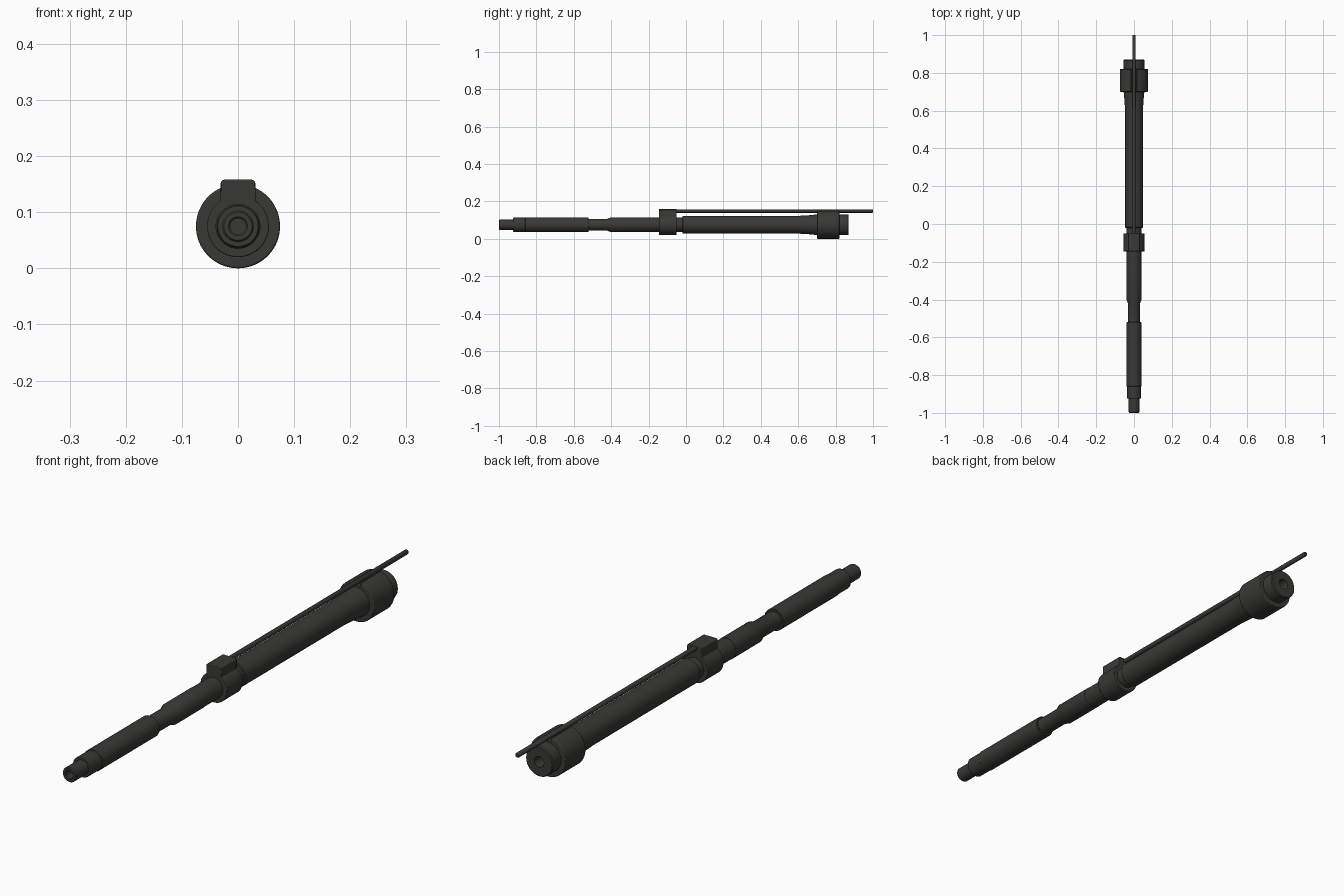
import bpy, bmesh
from math import pi, sin, cos, asin, acos, radians
from mathutils import Vector, Matrix

if "Cube" in bpy.data.objects:
    bpy.data.objects.remove(bpy.data.objects["Cube"])

ZC = 0.075   # height of the long axis
dark = bpy.data.materials.new("dark_steel")
dark.diffuse_color = (0.04, 0.04, 0.036, 1)
dark.use_nodes = True
dark.node_tree.nodes["Principled BSDF"].inputs["Base Color"].default_value = dark.diffuse_color


def finish(bm, name, bevel=0.0):
    bmesh.ops.recalc_face_normals(bm, faces=bm.faces)
    me = bpy.data.meshes.new(name)
    bm.to_mesh(me)
    bm.free()
    ob = bpy.data.objects.new(name, me)
    bpy.context.collection.objects.link(ob)
    me.materials.append(dark)
    for o in bpy.context.selected_objects:
        o.select_set(False)
    ob.select_set(True)
    bpy.context.view_layer.objects.active = ob
    bpy.ops.object.shade_smooth_by_angle(angle=radians(30))
    if bevel:
        m = ob.modifiers.new("bevel", 'BEVEL')
        m.width, m.segments, m.limit_method = bevel, 2, 'ANGLE'
        m.angle_limit = radians(35)
    return ob


def lathe(name, profile, z=ZC, n=48):
    """Revolve (y, radius) points about the y axis; radius 0 closes the ends."""
    bm = bmesh.new()
    vs = [bm.verts.new((r, y, z)) for y, r in profile]
    es = [bm.edges.new(p) for p in zip(vs, vs[1:])]
    bmesh.ops.spin(bm, geom=vs + es, cent=(0, 0, z), axis=(0, 1, 0),
                   angle=2 * pi, steps=n, use_duplicate=False)
    bmesh.ops.remove_doubles(bm, verts=bm.verts, dist=1e-5)
    return finish(bm, name)


def extrude(name, section, y0, y1, bevel):
    """Extrude an (x, z) outline along y."""
    bm = bmesh.new()
    f = bm.faces.new([bm.verts.new((x, y0, z)) for x, z in section])
    g = bmesh.ops.extrude_face_region(bm, geom=[f])
    bmesh.ops.translate(bm, vec=(0, y1 - y0, 0),
                        verts=[v for v in g["geom"] if isinstance(v, bmesh.types.BMVert)])
    return finish(bm, name, bevel)


def open_ring(r, half_gap, n=48):
    """Circle outline whose top is left open by half_gap on each side."""
    a = asin(half_gap / r)
    return [(r * sin(a + (2 * pi - 2 * a) * i / n),
             ZC + r * cos(a + (2 * pi - 2 * a) * i / n)) for i in range(n + 1)]


# Stepped barrel with blind bores at both ends
lathe("barrel", [
    (-0.90, 0), (-0.90, 0.014), (-0.997, 0.014), (-1.0, 0.017), (-1.0, 0.025),
    (-0.996, 0.028), (-0.925, 0.028), (-0.925, 0.036), (-0.922, 0.038),
    (-0.86, 0.038), (-0.858, 0.04), (-0.522, 0.04), (-0.52, 0.038),
    (-0.52, 0.032), (-0.42, 0.032), (-0.40, 0.04), (-0.24, 0.04),
    (-0.24, 0.039), (-0.02, 0.039), (-0.02, 0.044), (-0.017, 0.047),
    (0.59, 0.047), (0.65, 0.05), (0.70, 0.055), (0.72, 0.056),
    (0.866, 0.056), (0.87, 0.053), (0.87, 0.02), (0.80, 0.018), (0.80, 0)])

# Rear collar, notched for the tube
extrude("rear_collar", open_ring(0.075, 0.015) + [(-0.015, 0.133), (0.015, 0.133)],
        0.70, 0.82, 0.003)

# Ring block with a raised rounded top
c = 0.007
top = []
for s, k in ((-1, (0, 1, 2, 3)), (1, (3, 2, 1, 0))):
    top += [(s * (0.031 - c + c * cos(pi / 6 * i)), 0.158 - c + c * sin(pi / 6 * i)) for i in k]
extrude("ring_block", open_ring(0.055, 0.031) + top, -0.145, -0.05, 0.002)

# Thin tube running back over the barrel
lathe("top_tube", [(-0.06, 0), (-0.06, 0.009), (0.996, 0.009), (1.0, 0.007),
                   (1.0, 0)], z=0.148, n=20)
